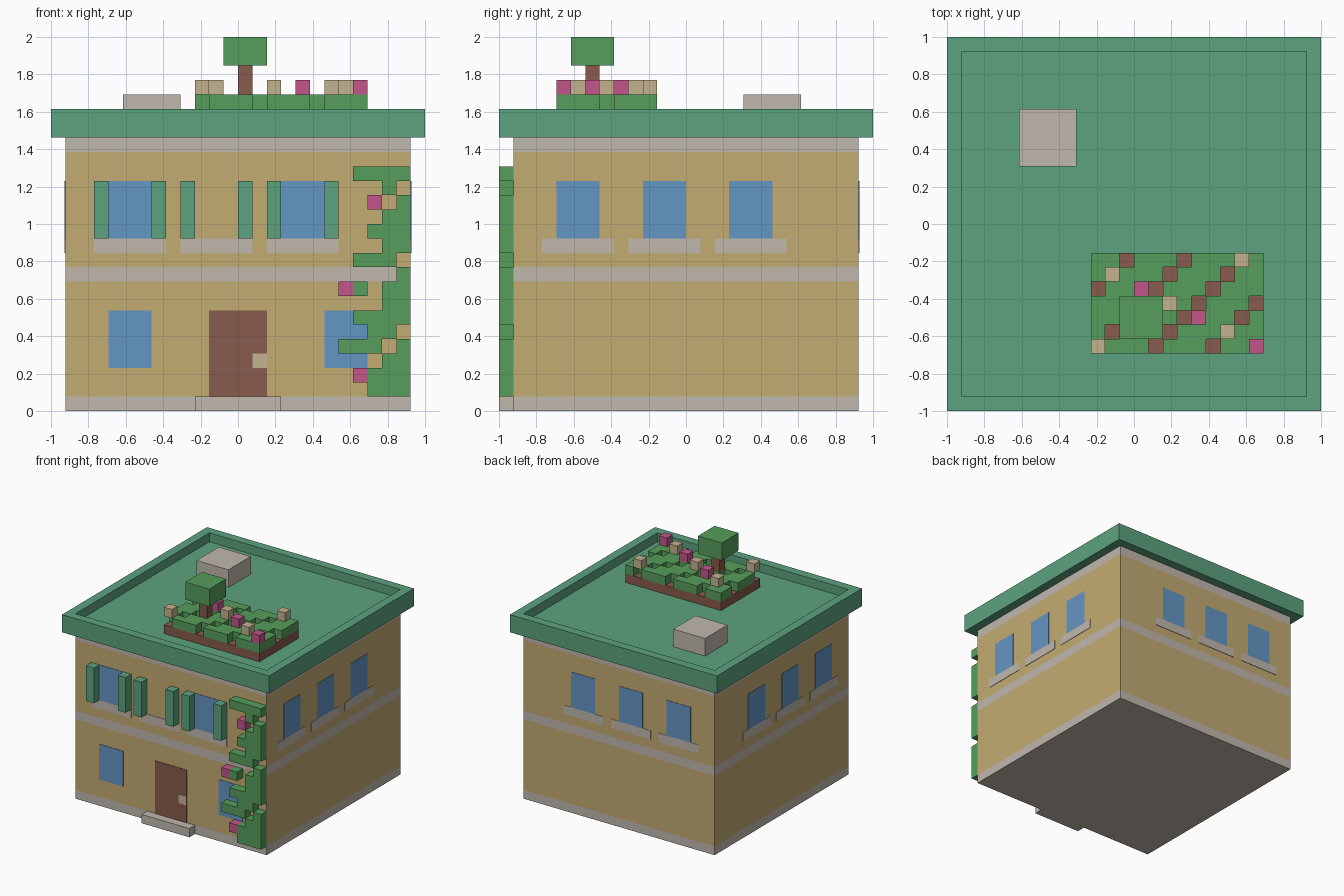
import bpy, bmesh, math
from mathutils import Matrix, Vector

U = 1 / 13  # one block of the model's grid

cube = bpy.data.objects.get("Cube")
if cube:
    bpy.data.objects.remove(cube)


def material(name, hex_code):
    srgb = [int(hex_code[i:i + 2], 16) / 255 for i in (0, 2, 4)]
    col = [c / 12.92 if c < 0.04 else ((c + 0.055) / 1.055) ** 2.4 for c in srgb] + [1]
    m = bpy.data.materials.new(name)
    m.use_nodes = True
    m.diffuse_color = col
    m.node_tree.nodes["Principled BSDF"].inputs["Base Color"].default_value = col
    return m


WALL = material("sand wall", "C3AC72")
STONE = material("pale stone", "C0B8AE")
ROOF = material("roof green", "5CA27E")
GLASS = material("window blue", "6496C4")
WOOD = material("brown wood", "885B4C")
LEAF = material("leaf green", "569E5B")
PINK = material("pink petal", "C2568A")
CREAM = material("cream petal", "C4B48F")


def finish(name, bm, *mats):
    me = bpy.data.meshes.new(name)
    bmesh.ops.recalc_face_normals(bm, faces=bm.faces)
    bm.to_mesh(me)
    bm.free()
    for m in mats:
        me.materials.append(m)
    ob = bpy.data.objects.new(name, me)
    bpy.context.collection.objects.link(ob)
    return ob


def box_mesh(x, y, z):
    """Box from (low, high) pairs in block units."""
    bm = bmesh.new()
    bmesh.ops.create_cube(bm, size=1)
    for v in bm.verts:
        v.co = Vector([(p[0] if c < 0 else p[1]) * U for p, c in zip((x, y, z), v.co)])
    return bm


def box(name, x, y, z, mat):
    return finish(name, box_mesh(x, y, z), mat)


def plate(name, side, a, z, mat, thick=0.05):
    """Thin plate on a wall; side counts quarter turns from the front."""
    if side > 1:  # rear and left walls line up with the opposite walls
        a = (-a[1], -a[0])
    bm = box_mesh(a, (-12 - thick, -12), z)
    bm.transform(Matrix.Rotation(side * math.pi / 2, 4, "Z"))
    finish(name, bm, mat)


def blocks(name, cells, mat):
    """Joined unit blocks with only their outer faces."""
    bm = bmesh.new()
    cells = set(cells)
    for cell in cells:
        centre = Vector(cell) + Vector((0.5, 0.5, 0.5))
        for axis in range(3):
            for sign in (-1, 1):
                n = Vector((0, 0, 0))
                n[axis] = sign
                if tuple(int(c + d) for c, d in zip(cell, n)) in cells:
                    continue
                s = Vector((0, 0, 0))
                s[(axis + 1) % 3] = 0.5
                t = n.cross(s)
                corners = (s + t, t - s, -s - t, s - t)
                bm.faces.new([bm.verts.new((centre + n / 2 + k) * U) for k in corners])
    bmesh.ops.remove_doubles(bm, verts=bm.verts, dist=0.001)
    finish(name, bm, mat)


# House body: stone bands picked by height
bm = box_mesh((-12, 12), (-12, 12), (0, 19))
for h in (1, 9, 10, 18):
    bmesh.ops.bisect_plane(bm, geom=bm.verts[:] + bm.edges[:] + bm.faces[:],
                           plane_co=(0, 0, h * U), plane_no=(0, 0, 1))
for f in bm.faces:
    h = f.calc_center_median().z / U
    f.material_index = int(h < 1 or 9 < h < 10 or h > 18)
finish("house_body", bm, WALL, STONE)

# Roof slab with a sunken floor inside a parapet
bm = box_mesh((-13, 13), (-13, 13), (19, 21))
bm.faces.ensure_lookup_table()
top = max(bm.faces, key=lambda f: f.calc_center_median().z)
bmesh.ops.inset_region(bm, faces=[top], thickness=U, use_even_offset=True)
floor = bmesh.ops.extrude_discrete_faces(bm, faces=[top])["faces"][0]
bmesh.ops.translate(bm, verts=floor.verts, vec=(0, 0, -U))
finish("roof", bm, ROOF)
box("roof_hatch", (-8, -4), (4, 8), (20, 22), STONE)

# Upper windows and sills on all walls; the front middle bay is blind
for side, wall in enumerate(("front", "right", "back", "left")):
    for a in (-9, -3, 3):
        plate(wall + "_sill", side, (a - 1, a + 4), (11, 12), STONE)
        if side or a != -3:
            plate(wall + "_window", side, (a, a + 3), (12, 16), GLASS)

# Front: shutters, lower windows, door, step
for a in (-9, -3, 3):
    for x in (a - 1, a + 3):
        box("shutter", (x, x + 1), (-13, -12), (12, 16), ROOF)
for a in (-9, 6):
    plate("lower_window", 0, (a, a + 3), (3, 7), GLASS)
plate("door", 0, (-2, 2), (1, 7), WOOD)
plate("door_handle", 0, (1, 2), (3, 4), CREAM, 0.08)
box("door_step", (-3, 3), (-13, -12), (0, 1), STONE)

# Climbing ivy, rows listed from the top down (G leaf, P flower)
IVY = """.GGGG ...G. ..P.G ...GG ..GGG ...GG .GGG. ....G
         PG.GG ...GG .GGGG ..GG. GGG.G ...GG .PGGG ..GGG""".split()
for name, key, mat in (("ivy", "G", LEAF), ("ivy_flowers", "P", PINK)):
    blocks(name, [(7 + i, -13, 16 - r) for r, row in enumerate(IVY)
                  for i, ch in enumerate(row) if ch == key], mat)

# Roof garden: soil bed, leaves with diagonal gaps, flowers
box("planter_bed", (-3, 9), (-9, -2), (20, 21), WOOD)
blocks("planter_leaves", [(x, y, 21) for x in range(-3, 9) for y in range(-9, -2)
                          if (x - y) % 4 != 2], LEAF)
blocks("pink_flowers", [(x, y, 22) for x, y in ((0, -5), (4, -7), (8, -9))], PINK)
blocks("cream_flowers", [(x, y, 22) for x, y in
                         ((-3, -9), (6, -8), (2, -6), (-2, -4), (7, -3))], CREAM)

# Small tree
box("tree_trunk", (0, 1), (-7, -6), (22, 24), WOOD)
box("tree_crown", (-1, 2), (-8, -5), (24, 26), LEAF)
